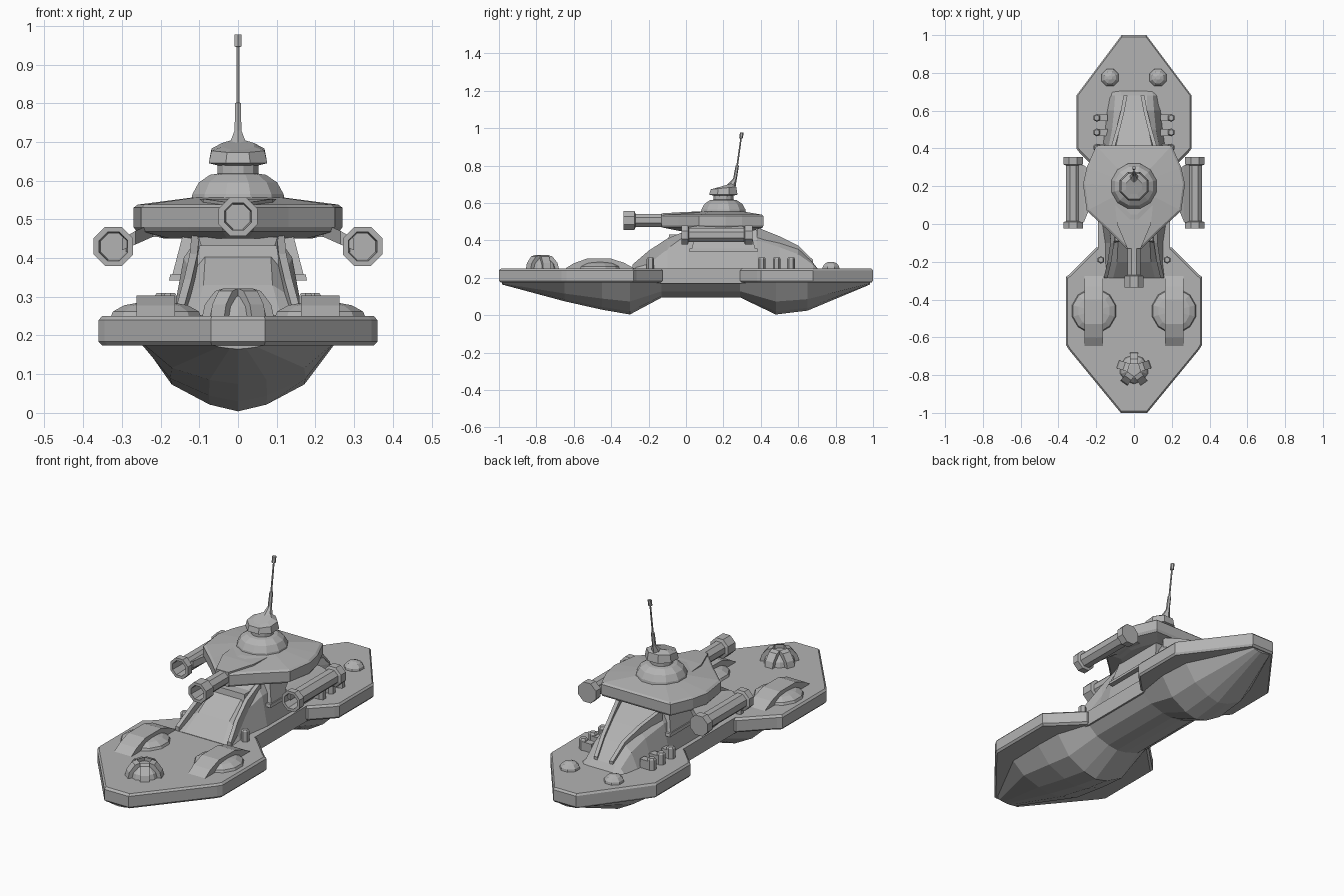
import bpy, bmesh, math

grey = bpy.data.materials.new("hull grey")
grey.diffuse_color = (0.45, 0.45, 0.45, 1)


def loft(name, rings, cap=True):
    """Skin equal-length rings of points into one closed, flat-faced part."""
    bm = bmesh.new()
    vs = [[bm.verts.new(p) for p in r] for r in rings]
    n = len(rings[0])
    for a, b in zip(vs, vs[1:]):
        for i in range(n):
            j = (i + 1) % n
            bm.faces.new((a[i], a[j], b[j], b[i]))
    if cap:
        bm.faces.new(vs[0])
        bm.faces.new(vs[-1])
    bmesh.ops.remove_doubles(bm, verts=bm.verts, dist=0.0002)
    bmesh.ops.recalc_face_normals(bm, faces=bm.faces)
    me = bpy.data.meshes.new(name)
    bm.to_mesh(me)
    bm.free()
    me.materials.append(grey)
    ob = bpy.data.objects.new(name, me)
    bpy.context.collection.objects.link(ob)
    return ob


def turned(name, profile, n, x=0, y=0, z=0, axis='z', ph=0.5):
    """Lathe (radius, position) pairs round the z or y axis."""
    rings = []
    for r, h in profile:
        ring = []
        for i in range(n):
            a = 2 * math.pi * (i + ph) / n
            c, s = r * math.cos(a), r * math.sin(a)
            ring.append((x + c, y + s, z + h) if axis == 'z' else (x + c, y + h, z + s))
        rings.append(ring)
    return loft(name, rings)


def mirror_outline(pts):
    return pts + [(-x, y) for x, y in reversed(pts)]


def slab(name, outline, layers, cy):
    """Stack an outline at (scale, z) layers."""
    loft(name, [[(x * s, cy + (y - cy) * s, z) for x, y in outline] for s, z in layers])


def box(name, x0, x1, y0, y1, z0, z1, inset=0.0):
    loft(name, [[(x0 + i, y0 + i, z), (x1 - i, y0 + i, z), (x1 - i, y1 - i, z), (x0 + i, y1 - i, z)]
                for i, z in ((0, z0), (inset, z1))])


# decks
deck_layers = ((0.975, 0.174), (1, 0.184), (1, 0.24), (0.975, 0.25))
slab("front_deck", mirror_outline([(0.07, -1), (0.345, -0.665), (0.36, -0.64), (0.36, -0.28),
                                   (0.34, -0.265), (0.2, -0.125)]), deck_layers, -0.56)
slab("rear_deck", mirror_outline([(0.065, 1), (0.29, 0.7), (0.305, 0.68), (0.305, 0.4),
                                  (0.29, 0.38), (0.2, 0.29)]), deck_layers, 0.64)

# lower hull: y, half width, keel height
rings = []
for y, w, k in ((-0.985, 0.07, 0.165), (-0.65, 0.245, 0.075), (-0.45, 0.25, 0.03), (-0.3, 0.245, 0.004),
                (-0.13, 0.19, 0.095), (0.29, 0.19, 0.095), (0.48, 0.22, 0.004), (0.65, 0.21, 0.025),
                (0.985, 0.06, 0.165)):
    d = 0.178 - k
    half = [(w, 0.178), (w * 0.7, k + d * 0.4), (w * 0.3, k + d * 0.1)]
    sec = half + [(0, k)] + [(-x, z) for x, z in reversed(half)]
    rings.append([(x, y, z) for x, z in sec])
loft("lower_hull", rings)
box("waist", -0.19, 0.19, -0.2, 0.36, 0.17, 0.25)

# superstructure: y, base half width, top half width, top height
rings = []
for y, wb, wt, zt in ((-0.285, 0.165, 0.13, 0.252), (-0.2, 0.155, 0.105, 0.33), (-0.1, 0.155, 0.1, 0.4),
                      (0, 0.17, 0.12, 0.455), (0.38, 0.17, 0.12, 0.455), (0.5, 0.155, 0.09, 0.405),
                      (0.6, 0.145, 0.08, 0.355), (0.68, 0.13, 0.08, 0.28), (0.705, 0.125, 0.08, 0.248)):
    zm = 0.24 + (zt - 0.24) * 0.75
    half = [(wb, 0.24), (wt + (wb - wt) * 0.4, zm), (wt * 0.85, zt)]
    rings.append([(x, y, z) for x, z in half + [(-x, z) for x, z in reversed(half)]])
loft("superstructure", rings)

# side skirt and collar below the turret
box("skirt_plate", -0.178, 0.178, 0.015, 0.385, 0.342, 0.358, 0.003)
box("turret_base", -0.17, 0.17, 0.03, 0.37, 0.355, 0.47, 0.03)
box("front_visor", -0.11, 0.11, -0.1, 0.1, 0.37, 0.432, 0.01)

# curved ribs on both slopes
front_rib = ((0.15, -0.285, 0.262), (0.13, -0.2, 0.335), (0.115, -0.1, 0.4), (0.11, 0.02, 0.45))
rear_rib = ((0.045, 0.68, 0.285), (0.06, 0.6, 0.362), (0.085, 0.5, 0.412), (0.12, 0.38, 0.46))
for s in (-1, 1):
    for nm, path in (("front_rib", front_rib), ("rear_rib", rear_rib)):
        loft(nm, [[(s * (x + a), y, z + b) for a, b in ((-0.01, -0.06), (0.01, -0.06), (0.01, 0.01), (-0.01, 0.01))]
                  for x, y, z in path])

# turret disc
disc = mirror_outline([(0.04, -0.13), (0.13, -0.04), (0.25, 0.07), (0.27, 0.21), (0.25, 0.3), (0.2, 0.415)])
slab("turret", disc, ((0.7, 0.45), (0.97, 0.468), (1, 0.48), (1, 0.53), (0.96, 0.538), (0.45, 0.556)), 0.2)
turned("turret_dome", ((0.125, 0.545), (0.122, 0.565), (0.105, 0.595), (0.075, 0.615), (0.055, 0.618),
                       (0.055, 0.65)), 12, 0, 0.2)

# sensor head with a sloped top
rings = []
for r, z, tilt in ((0.05, 0.638, 0), (0.082, 0.645, 0), (0.074, 0.68, 0.1), (0.045, 0.692, 0.3)):
    ring = []
    for i in range(8):
        a = math.pi * (i + 0.5) / 4
        ring.append((r * math.cos(a), 0.2 + r * math.sin(a), z + tilt * r * math.sin(a)))
    rings.append(ring)
loft("sensor_head", rings)

# leaning antenna
rings = []
for r, y, z in ((0.03, 0.235, 0.685), (0.01, 0.262, 0.73), (0.009, 0.274, 0.8), (0.0045, 0.274, 0.802),
                (0.004, 0.294, 0.945), (0.01, 0.294, 0.947), (0.01, 0.299, 0.978)):
    rings.append([(r * math.cos(a), y + r * math.sin(a), z)
                  for a in [math.pi * (i + 0.5) / 3 for i in range(6)]])
loft("antenna", rings)

# main gun and its mantlet
turned("main_gun", ((0.038, 0), (0.038, -0.17), (0.054, -0.175), (0.054, -0.235), (0.038, -0.235),
                    (0.034, -0.15)), 8, 0, -0.1, 0.507, 'y')
loft("gun_mantlet", [[(x, y, z) for x, z in ((-w, 0.507 - h), (w, 0.507 - h), (w, 0.507 + h), (-w, 0.507 + h))]
                     for y, w, h in ((-0.13, 0.035, 0.038), (0.0, 0.09, 0.046), (0.1, 0.1, 0.046))])

for s in (-1, 1):
    # side guns with pylons
    turned("side_gun", ((0.055, 0.355), (0.055, 0.315), (0.041, 0.31), (0.041, 0.015), (0.055, 0.01),
                        (0.055, -0.025), (0.04, -0.025), (0.036, 0.06)), 8, s * 0.322, 0, 0.43, 'y')
    loft("gun_pylon", [[(s * x, y0, z0), (s * x, y1, z0), (s * x, y1, z1), (s * x, y0, z1)]
                       for x, y0, y1, z0, z1 in ((0.3, 0.0, 0.32, 0.42, 0.45), (0.265, 0.01, 0.31, 0.435, 0.47),
                                                 (0.22, 0.12, 0.28, 0.455, 0.49), (0.12, 0.12, 0.28, 0.455, 0.49))])
    # front deck blisters with an arched strap
    turned("deck_blister", ((0.122, 0.245), (0.115, 0.262), (0.085, 0.278), (0.04, 0.286)), 12, s * 0.212, -0.46)
    arch = ((-0.645, 0.25), (-0.6, 0.278), (-0.53, 0.303), (-0.4, 0.303), (-0.33, 0.28), (-0.275, 0.25))
    loft("strap", [[(s * x, y, z) for y, z in arch] for x in (0.163, 0.262)])
    # rear deck domes
    turned("rear_dome", ((0.05, 0.245), (0.047, 0.262), (0.033, 0.278), (0.012, 0.286)), 8, s * 0.127, 0.775)
    # posts beside the superstructure
    turned("front_post", ((0.02, 0.245), (0.02, 0.302), (0.014, 0.31)), 6, s * 0.175, -0.19)
    for y in (0.405, 0.485, 0.562):
        turned("rear_post", ((0.021, 0.245), (0.021, 0.302), (0.015, 0.31)), 6, s * 0.197, y)
        box("post_bracket", min(s * 0.14, s * 0.195), max(s * 0.14, s * 0.195), y - 0.018, y + 0.018, 0.245, 0.295)

# bow dome with raised fins
turned("bow_dome", ((0.078, 0.245), (0.07, 0.275), (0.045, 0.3), (0.03, 0.305)), 10, 0, -0.77)
for k in range(5):
    a = 2 * math.pi * k / 5 + math.pi / 2
    c, s = math.cos(a), math.sin(a)
    loft("bow_fin", [[(r * c - t * s, -0.77 + r * s + t * c, z)
                      for r, z in ((0.03, 0.25), (0.09, 0.25), (0.083, 0.28), (0.055, 0.315), (0.03, 0.322))]
                     for t in (-0.022, 0.022)])
